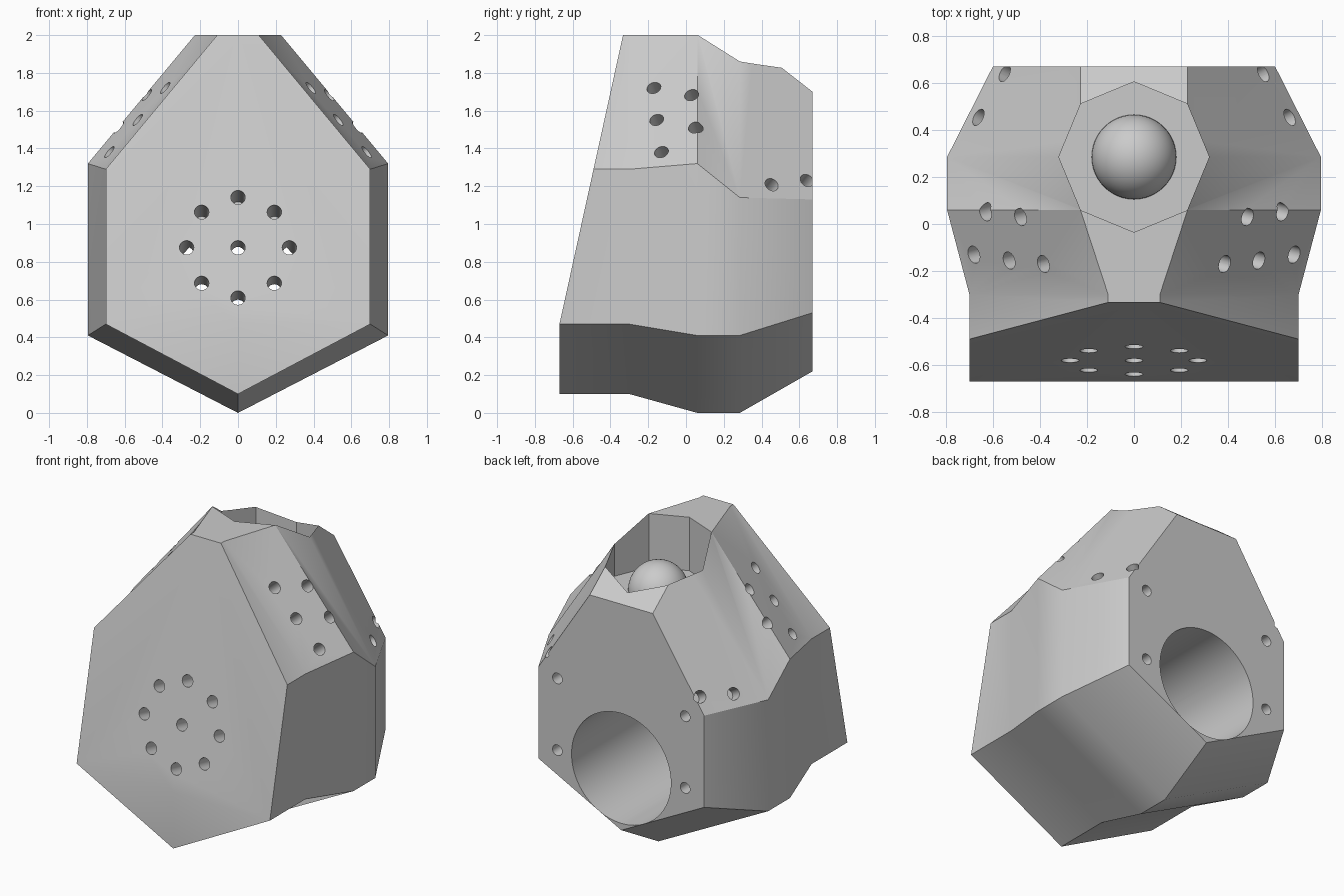
import bpy, bmesh, math
from mathutils import Vector

cube = bpy.data.objects.get("Cube")
if cube:
    bpy.data.objects.remove(cube, do_unlink=True)

grey = bpy.data.materials.new("plain_grey")
grey.use_nodes = True
COLOUR = (0.6, 0.6, 0.6, 1)
grey.diffuse_color = COLOUR
grey.node_tree.nodes["Principled BSDF"].inputs["Base Color"].default_value = COLOUR


def make_object(name, bm):
    mesh = bpy.data.meshes.new(name)
    bmesh.ops.recalc_face_normals(bm, faces=bm.faces)
    bm.to_mesh(mesh)
    bm.free()
    mesh.materials.append(grey)
    obj = bpy.data.objects.new(name, mesh)
    bpy.context.collection.objects.link(obj)
    return obj


def add_drill(bm, centre, direction, radius, depth, sides=24, out=0.06):
    """Cylinder that enters the surface at centre and runs inward."""
    d = Vector(direction).normalized()
    middle = Vector(centre) + d * (out - depth) / 2
    turn = d.to_track_quat('Z', 'Y').to_matrix().to_4x4()
    turn.translation = middle
    bmesh.ops.create_cone(bm, cap_ends=True, segments=sides, radius1=radius,
                          radius2=radius, depth=depth + out, matrix=turn)


# Housing: half cross-sections from front to back, skinned and mirrored
# y, half width, keel z, low corner z, high corner z, top half width, top z
sections = [
    (-0.30, 0.70, 0.10, 0.47, 1.29, 0.11, 2.0),
    (0.06, 0.795, 0.0, 0.41, 1.32, 0.228, 2.0),
    (0.285, 0.795, 0.0, 0.41, 1.14, 0.228, 2.0),
    (0.67, 0.60, 0.22, 0.53, 1.13, 0.228, 1.70),
]


def front_y(z):
    return -0.67 + max(0, z - 0.47) * 0.22


bm = bmesh.new()
rings = []
for y, w, keel, low, high, tw, top in [sections[0]] + sections:
    pts = [(0, keel), (w, low), (w, high), (tw, top), (0, top)]
    leaning = not rings
    rings.append([bm.verts.new((x, front_y(z) if leaning else y, z)) for x, z in pts])
for a, b in zip(rings, rings[1:]):
    for i in range(4):
        bm.faces.new((a[i], a[i + 1], b[i]))
        bm.faces.new((a[i + 1], b[i + 1], b[i]))
chin = bm.verts.new((0, -0.67, 0.47))
f = rings[0]
bm.faces.new((f[0], f[1], chin))
bm.faces.new((chin, f[1], f[2], f[3], f[4]))
bm.faces.new(rings[-1])
bmesh.ops.mirror(bm, geom=bm.verts[:] + bm.edges[:] + bm.faces[:],
                 axis='X', merge_dist=0.0005)
bmesh.ops.remove_doubles(bm, verts=bm.verts, dist=0.0005)
bmesh.ops.dissolve_limit(bm, angle_limit=0.002, verts=bm.verts, edges=bm.edges)
housing = make_object("housing", bm)

# Cutters: octagonal ball well, round rear bore, small screw and sound holes
BALL_Y, BALL_Z = 0.285, 1.65
well = bmesh.new()
add_drill(well, (0, BALL_Y, 2.0), (0, 0, 1), 0.32, 2.0 - BALL_Z, sides=8, out=0.2)
# Put octagon corners on the axes
for v in well.verts:
    a = math.atan2(v.co.y - BALL_Y, v.co.x)
    a = round(a / (math.pi / 4)) * math.pi / 4
    v.co.x, v.co.y = 0.32 * math.cos(a), BALL_Y + 0.32 * math.sin(a)

bore = bmesh.new()
add_drill(bore, (0, 0.67, 0.625), (0, 1, 0), 0.36, 1.09, sides=96)

holes = bmesh.new()
R = 0.038
front_normal = (0, -1, 0.22)
add_drill(holes, (0, front_y(0.875), 0.875), front_normal, R, 0.28)
for k in range(8):
    a = k * math.pi / 4
    z = 0.875 + 0.266 * math.sin(a)
    add_drill(holes, (0.272 * math.cos(a), front_y(z), z), front_normal, R, 0.28)
shoulder = [(0.385, -0.17, 1.72), (0.48, 0.03, 1.68), (0.53, -0.155, 1.55),
            (0.63, 0.05, 1.51), (0.68, -0.13, 1.38)]
rear_shoulder = [(0.665, 0.455, 1.21), (0.55, 0.64, 1.23)]
for s in (1, -1):
    for x, y, z in shoulder:
        add_drill(holes, (s * x, y, z), (s * 0.74, -0.2, 0.62), R, 0.15)
    for x, y, z in rear_shoulder:
        add_drill(holes, (s * x, y, z), (s * 0.77, 0.39, 0.5), R, 0.1)
    for z in (0.62, 1.09):
        add_drill(holes, (s * 0.463, 0.67, z), (0, 1, 0), 0.035, 0.15)

cutters = [make_object(n, b) for n, b in
           (("well_cutter", well), ("bore_cutter", bore), ("hole_cutter", holes))]
bpy.context.view_layer.objects.active = housing
for cutter in cutters:
    mod = housing.modifiers.new(cutter.name, 'BOOLEAN')
    mod.object = cutter
    mod.operation = 'DIFFERENCE'
    mod.solver = 'EXACT'
    mod.use_self = cutter.name == "hole_cutter"
    bpy.ops.object.modifier_apply(modifier=mod.name)
for cutter in cutters:
    bpy.data.objects.remove(cutter, do_unlink=True)

# Ball resting in the well
bm = bmesh.new()
bmesh.ops.create_uvsphere(bm, u_segments=48, v_segments=24, radius=0.18)
bmesh.ops.translate(bm, verts=bm.verts, vec=(0, BALL_Y, BALL_Z))
ball = make_object("ball", bm)

for obj in (housing, ball):
    bpy.ops.object.select_all(action='DESELECT')
    obj.select_set(True)
    bpy.context.view_layer.objects.active = obj
    bpy.ops.object.shade_smooth_by_angle(angle=math.radians(30))
